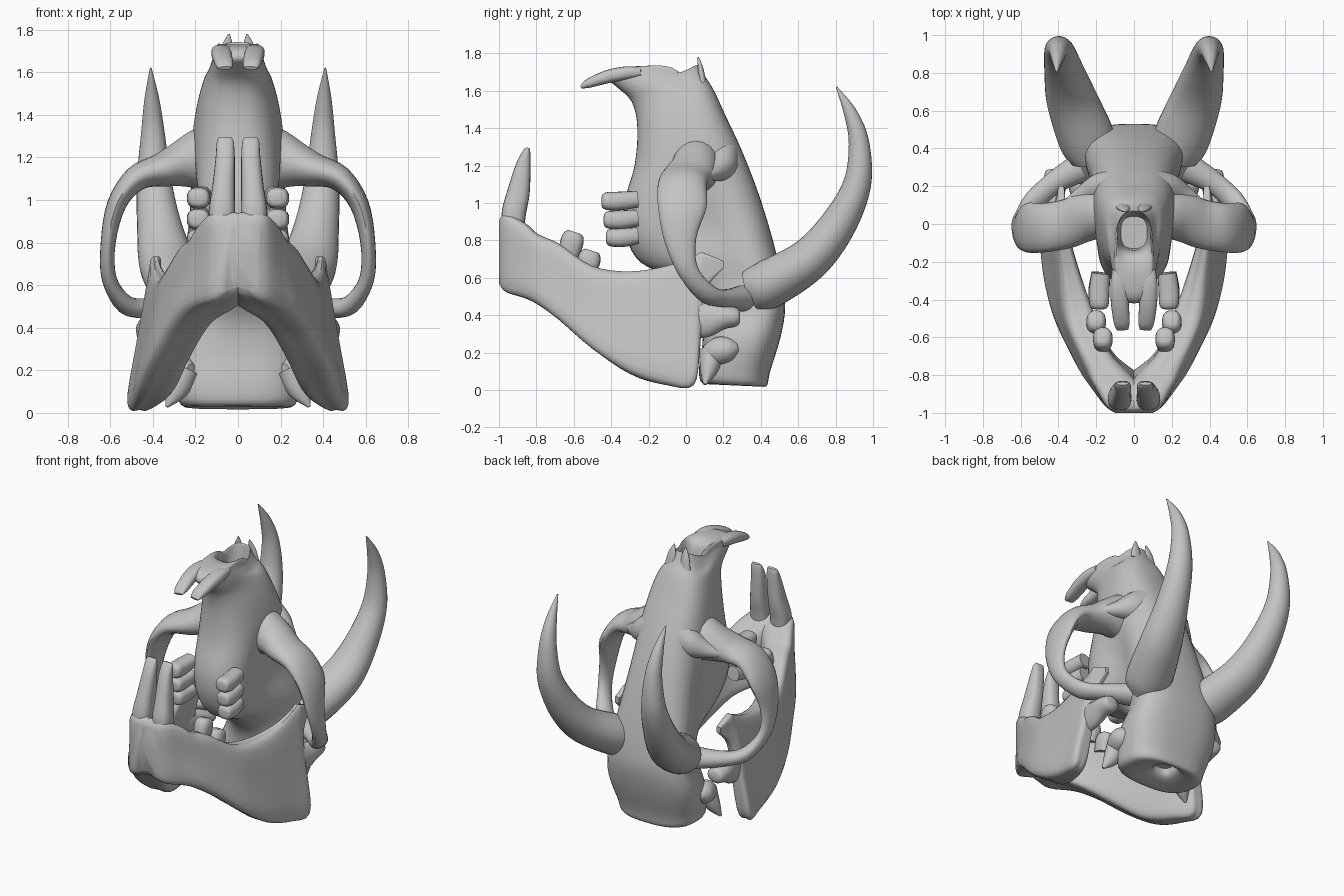
import bpy, bmesh, math
from mathutils import Vector

bone = bpy.data.materials.new("bone grey")
bone.diffuse_color = (0.55, 0.55, 0.55, 1)


def catmull(p0, p1, p2, p3, t):
    return 0.5 * (2 * p1 + (p2 - p0) * t + (2 * p0 - 5 * p1 + 4 * p2 - p3) * t * t
                  + (3 * p1 - p0 - 3 * p2 + p3) * t ** 3)


def smooth_path(rows, steps):
    """Resample a list of rings with a smooth spline through every ring."""
    n, out = len(rows), []
    for i in range(n - 1):
        four = [rows[max(0, min(n - 1, i + k))] for k in (-1, 0, 1, 2)]
        for s in range(steps):
            out.append([catmull(a, b, c, d, s / steps) for a, b, c, d in zip(*four)])
    return out + [rows[-1]]


def smooth_ring(ring, steps):
    n = len(ring)
    return [catmull(*[ring[(i + k) % n] for k in (-1, 0, 1, 2)], s / steps)
            for i in range(n) for s in range(steps)]


def loft(name, rings, steps=4, mirror=True):
    rings = smooth_path(rings, steps)
    bm = bmesh.new()
    vs = [[bm.verts.new(p) for p in r] for r in rings]
    n = len(vs[0])
    for a, b in zip(vs, vs[1:]):
        for i in range(n):
            j = (i + 1) % n
            bm.faces.new((a[i], a[j], b[j], b[i]))
    bm.faces.new(vs[0])
    bm.faces.new(vs[-1])
    bmesh.ops.recalc_face_normals(bm, faces=bm.faces)
    me = bpy.data.meshes.new(name)
    bm.to_mesh(me)
    bm.free()
    me.materials.append(bone)
    ob = bpy.data.objects.new(name, me)
    bpy.context.collection.objects.link(ob)
    if mirror:
        m = ob.modifiers.new("both sides", 'MIRROR')
        m.use_mirror_merge = False
    bpy.ops.object.select_all(action='DESELECT')
    ob.select_set(True)
    bpy.context.view_layer.objects.active = ob
    bpy.ops.object.shade_smooth_by_angle(angle=math.radians(45))
    return ob


def spow(v, p):
    return math.copysign(abs(v) ** p, v)


def tube(name, path, axis, power=1.0, n=20, steps=4):
    """Path of (x, y, z, radius along axis, radius across)."""
    pts = [Vector(p[:3]) for p in path]
    rings = []
    for i, p in enumerate(path):
        t = (pts[min(i + 1, len(pts) - 1)] - pts[max(i - 1, 0)]).normalized()
        u = Vector(axis)
        u = (u - t * u.dot(t)).normalized()
        v = t.cross(u)
        rings.append([pts[i] + u * p[3] * spow(math.cos(a), power) + v * p[4] * spow(math.sin(a), power)
                      for a in (2 * math.pi * k / n for k in range(n))])
    return loft(name, rings, steps)


X, Y = (1, 0, 0), (0, 1, 0)

# Cranium: front z, back z, front y, back y, front half width, back half width
sections = [
    (.10, .10, .24, .36, .06, .06), (.05, .04, .21, .38, .09, .09), (.035, .02, .09, .43, .25, .25),
    (.12, .10, .07, .45, .29, .29), (.28, .28, .09, .505, .28, .34), (.44, .44, .07, .53, .18, .35),
    (.58, .60, -.04, .51, .13, .34), (.68, .76, -.24, .475, .15, .32), (.82, .92, -.32, .43, .19, .29),
    (1.0, 1.1, -.33, .37, .20, .26), (1.2, 1.3, -.275, .29, .19, .24), (1.4, 1.47, -.26, .21, .16, .215),
    (1.54, 1.6, -.29, .15, .125, .175), (1.62, 1.69, -.37, .10, .12, .13), (1.67, 1.74, -.42, .075, .11, .105),
    (1.72, 1.75, -.36, .068, .10, .10), (1.715, 1.72, -.17, .06, .09, .08), (1.55, 1.55, -.13, .04, .07, .07)]
rings = []
for zf, zb, yf, yb, wf, wb in sections:
    ring = []
    for k in range(48):
        a = 2 * math.pi * k / 48
        c, s = spow(math.cos(a), .75), spow(math.sin(a), .75)
        f = (c + 1) / 2
        z = zf + (zb - zf) * f
        # hollow temples and a dip along the sides of the nasal rim
        hollow = 1 - .3 * math.exp(-((z - .9) / .22) ** 2 - ((f - .5) / .22) ** 2)
        if zf > 1.6:
            z -= .045 * math.exp(-((f - .75) / .2) ** 2)
        ring.append(Vector(((wf + (wb - wf) * f) * s * hollow, yf + (yb - yf) * f, z)))
    rings.append(ring)
loft("cranium", rings, 4, mirror=False)

# Lower jaw halves: y, top z, top inner x, top outer x, bottom z, inner x, outer x
jaw = [
    (-1.0, .90, -.03, .10, .56, -.03, .09), (-.965, .94, -.03, .145, .515, -.03, .15),
    (-.86, .89, -.03, .20, .48, -.03, .235), (-.79, .83, .04, .235, .445, -.02, .285),
    (-.68, .78, .13, .285, .365, .11, .345), (-.50, .66, .20, .36, .21, .21, .43),
    (-.30, .63, .27, .39, .09, .29, .485), (-.10, .66, .33, .41, .03, .36, .51),
    (.04, .71, .36, .41, .03, .42, .53), (.075, .73, .36, .41, .22, .41, .48),
    (.10, .73, .36, .41, .52, .38, .43), (.20, .69, .37, .40, .65, .37, .40)]
rings = []
for y, zt, ti, to, zb, bi, bo in jaw:
    lift = .05 if y < -.4 else 0
    q = [Vector((ti, y, zt)), Vector((to, y, zt)), Vector((bo, y, zb)), Vector((bi, y, zb + lift))]
    ring = []
    for i in range(4):
        a, b = q[i], q[(i + 1) % 4]
        e = .2 if i % 2 == 0 else .1
        ring += [a.lerp(b, e), a.lerp(b, .5), a.lerp(b, 1 - e)]
    rings.append(smooth_ring(ring, 3))
loft("lower_jaw", rings, 4)
tube("jaw_joint", [(.39, -.12, .38, .02, .06), (.41, .02, .38, .04, .10), (.42, .12, .375, .05, .09),
                   (.42, .2, .39, .06, .065), (.41, .27, .39, .06, .05), (.41, .29, .39, .03, .025)], X)

# Cheek arches and brow ridges
tube("cheek_arch", [
    (.10, .06, 1.20, .13, .17), (.20, .05, 1.185, .13, .14), (.28, .03, 1.165, .13, .105), (.36, .0, 1.14, .13, .08),
    (.48, -.02, 1.10, .13, .06), (.57, -.02, .98, .13, .045), (.61, -.03, .80, .085, .035),
    (.605, .015, .63, .055, .035), (.53, .12, .51, .06, .045), (.42, .22, .49, .06, .05),
    (.28, .30, .49, .08, .07)], Y)
tube("brow_ridge", [(.08, .20, 1.24, .09, .12), (.18, .19, 1.20, .08, .09), (.26, .15, 1.17, .06, .055),
                    (.34, .10, 1.15, .04, .03)], Y)

# Horns
tube("horn", [
    (.22, .36, .53, .12, .12), (.25, .45, .57, .15, .13), (.33, .66, .70, .135, .115),
    (.37, .81, .88, .105, .098), (.395, .915, 1.10, .08, .075), (.40, .925, 1.32, .055, .055),
    (.405, .88, 1.48, .034, .036), (.41, .805, 1.62, .004, .004)], X, n=28, steps=6)

# Front teeth
tube("lower_incisor", [(.075, -.925, .86, .06, .06), (.075, -.92, .95, .062, .065), (.068, -.895, 1.06, .053, .06),
                       (.06, -.87, 1.20, .045, .04), (.06, -.853, 1.27, .04, .022), (.06, -.845, 1.295, .03, .008)],
     X, .8)
tube("upper_incisor", [(.085, -.24, 1.70, .03, .025), (.08, -.32, 1.695, .045, .035), (.075, -.42, 1.675, .047, .035),
                       (.065, -.52, 1.64, .042, .025), (.06, -.56, 1.62, .03, .008)], X, .8)

# Cheek teeth
for i, z in enumerate((1.01, .91, .815)):
    x, d = .185, .012 * i
    tube(f"upper_molar_{i + 1}", [
        (x - .01, -.26, z + .01, .05, .045), (x, -.36 + d, z, .055, .05),
        (x, -.42 + d, z, .052, .048), (x, -.445 + d, z, .042, .037), (x, -.452 + d, z, .02, .018)], X, .8)
for i, (x, y, z) in enumerate(((.165, -.63, .72), (.20, -.54, .62))):
    tube(f"lower_molar_{i + 1}", [
        (x, y, z, .045, .055), (x, y + .02, z + .07, .052, .062),
        (x, y + .03, z + .11, .045, .053), (x, y + .035, z + .125, .03, .035)], X, .8)

# Nasal points and skull base bumps
tube("nasal_point", [(.055, .09, 1.64, .04, .02), (.05, .078, 1.72, .028, .014), (.042, .065, 1.78, .004, .004)], X)
tube("ear_bulb", [(.22, .10, .20, .03, .03), (.25, .13, .20, .06, .06), (.27, .18, .21, .07, .075),
                  (.29, .24, .22, .06, .06), (.30, .28, .23, .02, .02)], X)
tube("base_spike", [(.25, .14, .20, .07, .07), (.29, .12, .10, .05, .045), (.335, .10, .03, .008, .008)], X)
